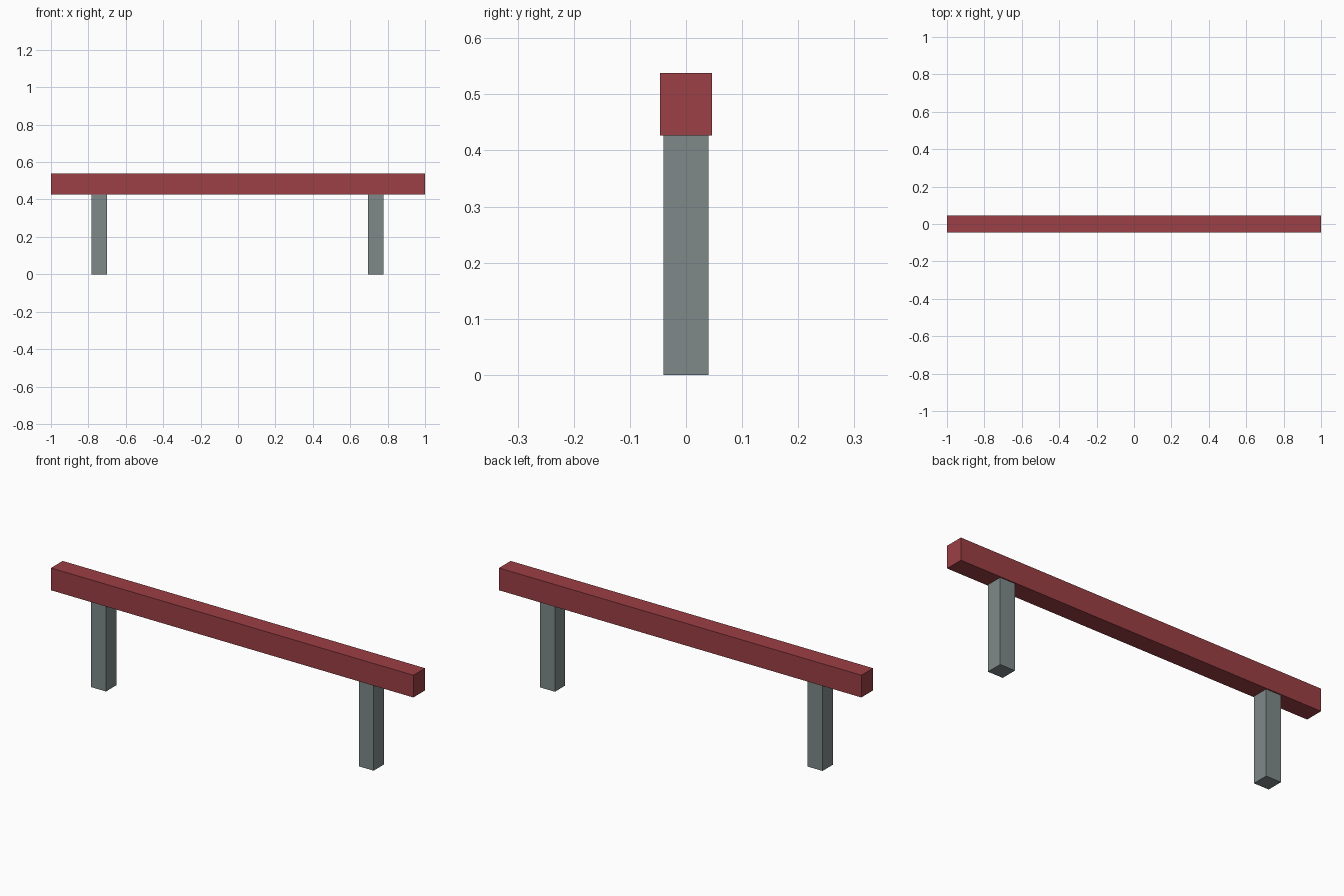
import bpy

if "Cube" in bpy.data.objects:
    bpy.data.objects.remove(bpy.data.objects["Cube"])


def material(name, color):
    mat = bpy.data.materials.new(name)
    mat.diffuse_color = (*color, 1.0)
    mat.use_nodes = True
    mat.node_tree.nodes["Principled BSDF"].inputs["Base Color"].default_value = mat.diffuse_color
    return mat


def box(name, lo, hi, mat):
    """Axis-aligned box between two corners."""
    centre = [(a + b) / 2 for a, b in zip(lo, hi)]
    bpy.ops.mesh.primitive_cube_add(size=1, location=centre)
    obj = bpy.context.object
    obj.name = name
    obj.scale = [b - a for a, b in zip(lo, hi)]
    bpy.ops.object.transform_apply(location=False, rotation=False, scale=True)
    obj.data.materials.append(mat)
    return obj


red = material("red_paint", (0.33, 0.05, 0.06))
grey = material("grey_metal", (0.21, 0.25, 0.25))

RAIL_BOTTOM, RAIL_TOP = 0.427, 0.538

# Long horizontal rail
box("rail", (-1, -0.046, RAIL_BOTTOM), (1, 0.046, RAIL_TOP), red)

# Two square posts under the rail
for name, x in (("left_post", -0.741), ("right_post", 0.736)):
    box(name, (x - 0.041, -0.0405, 0), (x + 0.041, 0.0405, RAIL_BOTTOM), grey)
